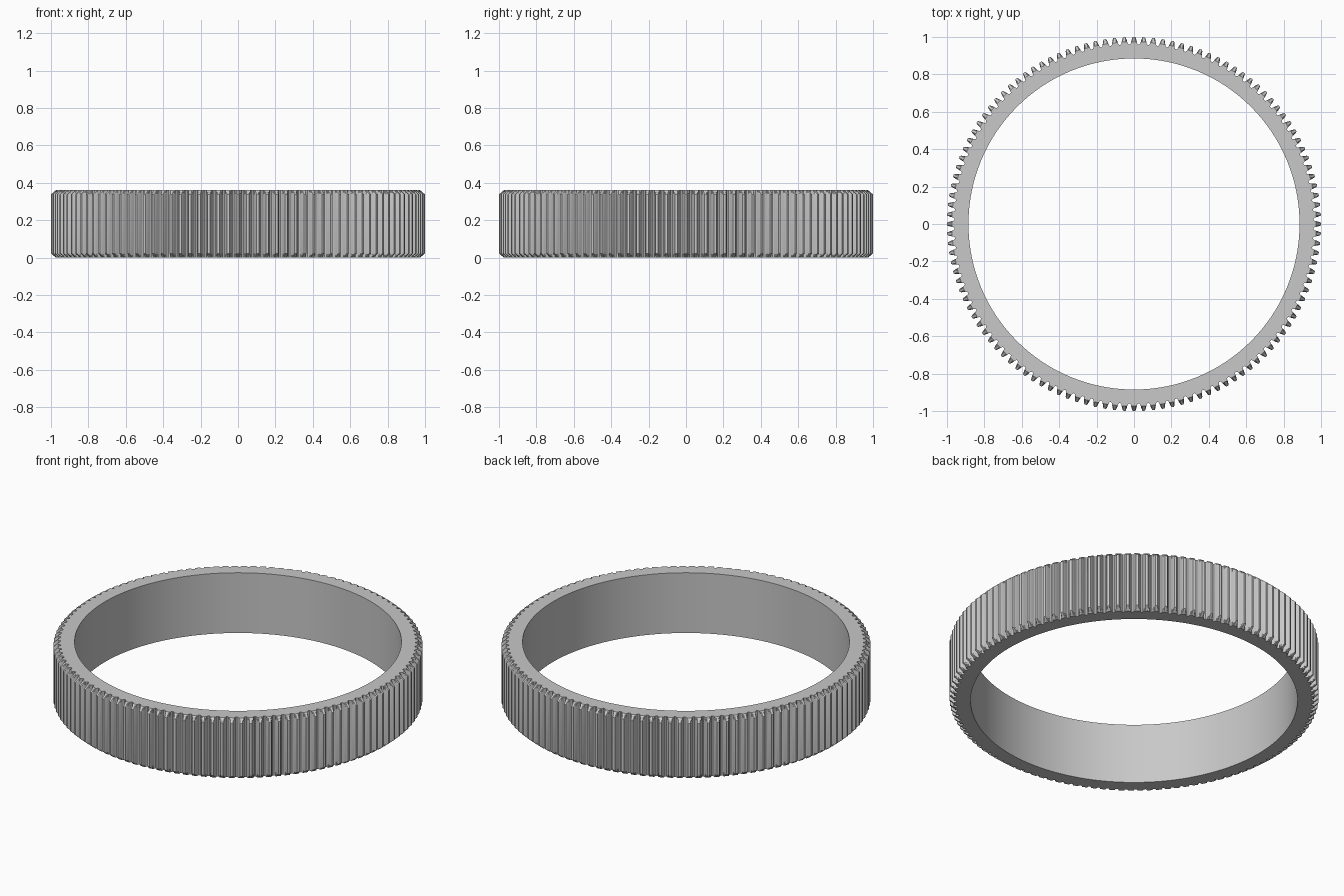
import bpy, bmesh, math

if "Cube" in bpy.data.objects:
    bpy.data.objects.remove(bpy.data.objects["Cube"])

TEETH = 120
HEIGHT = 0.36
CHAMFER = 0.022
R_BORE, R_CHAMFER = 0.885, 0.974
PITCH = 2 * math.pi / TEETH

# Half of one tooth: (radius, fraction of the pitch away from the tooth centre)
half = [(0.961, 0.42), (0.965, 0.345), (0.974, 0.295), (0.984, 0.25), (0.993, 0.19), (1.0, 0.125)]
tooth = [(r, -f) for r, f in half] + [(r, f) for r, f in reversed(half)]
outline = [(r, (i + f) * PITCH) for i in range(TEETH) for r, f in tooth]

# Rings run up the toothed outside, over the top and down the bore
levels = [(0, R_CHAMFER), (CHAMFER, 1.0), (HEIGHT - CHAMFER, 1.0), (HEIGHT, R_CHAMFER)]

bm = bmesh.new()


def ring(z, radii):
    return [bm.verts.new((r * math.cos(a), r * math.sin(a), z))
            for r, (_, a) in zip(radii, outline)]


def bridge(low, high):
    n = len(low)
    for i in range(n):
        j = (i + 1) % n
        bm.faces.new((low[i], low[j], high[j], high[i]))


# Teeth, with the tips chamfered at both ends
rings = [ring(z, [min(r, limit) for r, _ in outline]) for z, limit in levels]
# Smooth bore
rings += [ring(z, [R_BORE] * len(outline)) for z in (HEIGHT, 0)]
for k in range(len(rings)):
    bridge(rings[k], rings[(k + 1) % len(rings)])

bmesh.ops.recalc_face_normals(bm, faces=bm.faces)
# Split the twisted chamfer faces cleanly
twisted = [f for f in bm.faces
           if abs(f.normal.z) > 0.02 and abs(f.normal.z) < 0.98]
bmesh.ops.triangulate(bm, faces=twisted)

mesh = bpy.data.meshes.new("ring_gear")
bm.to_mesh(mesh)
bm.free()
gear = bpy.data.objects.new("ring_gear", mesh)
bpy.context.collection.objects.link(gear)

steel = bpy.data.materials.new("steel grey")
steel.diffuse_color = (0.58, 0.58, 0.58, 1)
steel.use_nodes = True
steel.node_tree.nodes["Principled BSDF"].inputs["Base Color"].default_value = steel.diffuse_color
mesh.materials.append(steel)

bpy.context.view_layer.objects.active = gear
gear.select_set(True)
bpy.ops.object.shade_smooth_by_angle(angle=math.radians(20))
